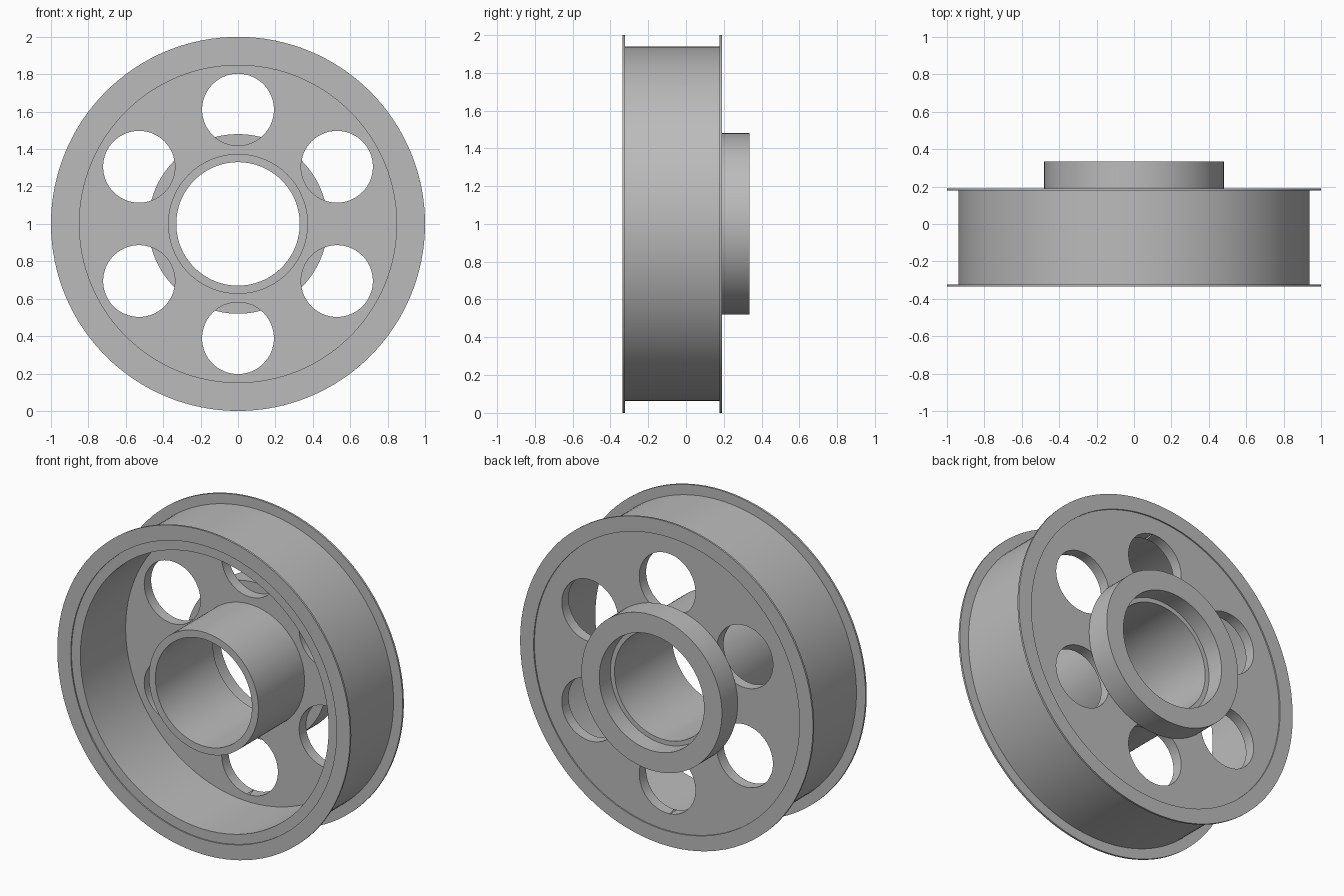
import bpy
import bmesh
from math import cos, sin, pi, radians

SEGMENTS = 128
CENTRE_Z = 1.0
FRONT, BACK = -0.335, 0.19      # outer faces of the two flanges
LIP = 0.012                     # flange thickness
RIM_R, HUB_R, BORE_R = 0.848, 0.374, 0.33

cube = bpy.data.objects.get("Cube")
if cube:
    bpy.data.objects.remove(cube, do_unlink=True)

grey = bpy.data.materials.new("plain_grey")
grey.use_nodes = True
grey.diffuse_color = (0.5, 0.5, 0.5, 1)
grey.node_tree.nodes["Principled BSDF"].inputs["Base Color"].default_value = (0.5, 0.5, 0.5, 1)


def lathe(name, profile):
    """Revolve a closed (radius, y) profile around the wheel axle."""
    bm = bmesh.new()
    rings = []
    for i in range(SEGMENTS):
        a = 2 * pi * i / SEGMENTS
        rings.append([bm.verts.new((r * cos(a), y, CENTRE_Z + r * sin(a))) for r, y in profile])
    n = len(profile)
    for i, ring in enumerate(rings):
        following = rings[(i + 1) % SEGMENTS]
        for j in range(n):
            k = (j + 1) % n
            bm.faces.new((ring[j], ring[k], following[k], following[j]))
    bmesh.ops.recalc_face_normals(bm, faces=bm.faces)
    mesh = bpy.data.meshes.new(name)
    bm.to_mesh(mesh)
    bm.free()
    mesh.materials.append(grey)
    obj = bpy.data.objects.new(name, mesh)
    bpy.context.collection.objects.link(obj)
    return obj


def tube(name, inner, outer, y0, y1):
    return lathe(name, [(inner, y0), (outer, y0), (outer, y1), (inner, y1)])


def select_only(obj):
    bpy.ops.object.select_all(action="DESELECT")
    obj.select_set(True)
    bpy.context.view_layer.objects.active = obj


# Rim drum, set slightly below the flange faces
rim_front, rim_back = FRONT + 0.008, BACK - 0.008
parts = [tube("rim_drum", RIM_R, 0.938, rim_front, rim_back)]

# Thin flanges on both edges of the drum
parts.append(tube("front_flange", 0.908, 1.0, FRONT, FRONT + LIP))
parts.append(tube("back_flange", 0.908, 1.0, BACK - LIP, BACK))

# Web disc at the back of the drum
web = tube("web_disc", HUB_R, RIM_R, 0.115, rim_back)
parts.append(web)

# Hub tube and the stepped collar behind it
step_y, collar_y = 0.226, 0.335
parts.append(tube("hub_tube", BORE_R, HUB_R, FRONT, step_y))
parts.append(lathe("hub_collar", [
    (HUB_R, rim_back), (0.48, rim_back), (0.48, collar_y),
    (0.358, collar_y), (0.358, step_y), (HUB_R, step_y)]))

# Six round lightening holes through the web
for i in range(6):
    a = radians(90 + 60 * i)
    bpy.ops.mesh.primitive_cylinder_add(
        vertices=64, radius=0.192, depth=0.4,
        location=(0.611 * cos(a), 0.15, CENTRE_Z + 0.611 * sin(a)),
        rotation=(pi / 2, 0, 0))
    cutter = bpy.context.object
    cutter.name = "hole_cutter"
    cutter.hide_render = True
    cutter.data.materials.append(grey)
    cut = web.modifiers.new("hole", "BOOLEAN")
    cut.operation = "DIFFERENCE"
    cut.solver = "EXACT"
    cut.object = cutter
    select_only(web)
    bpy.ops.object.modifier_apply(modifier=cut.name)
    bpy.data.objects.remove(cutter, do_unlink=True)

# Smooth round walls, crisp edges
for part in parts:
    select_only(part)
    bpy.ops.object.shade_smooth_by_angle(angle=radians(30))
